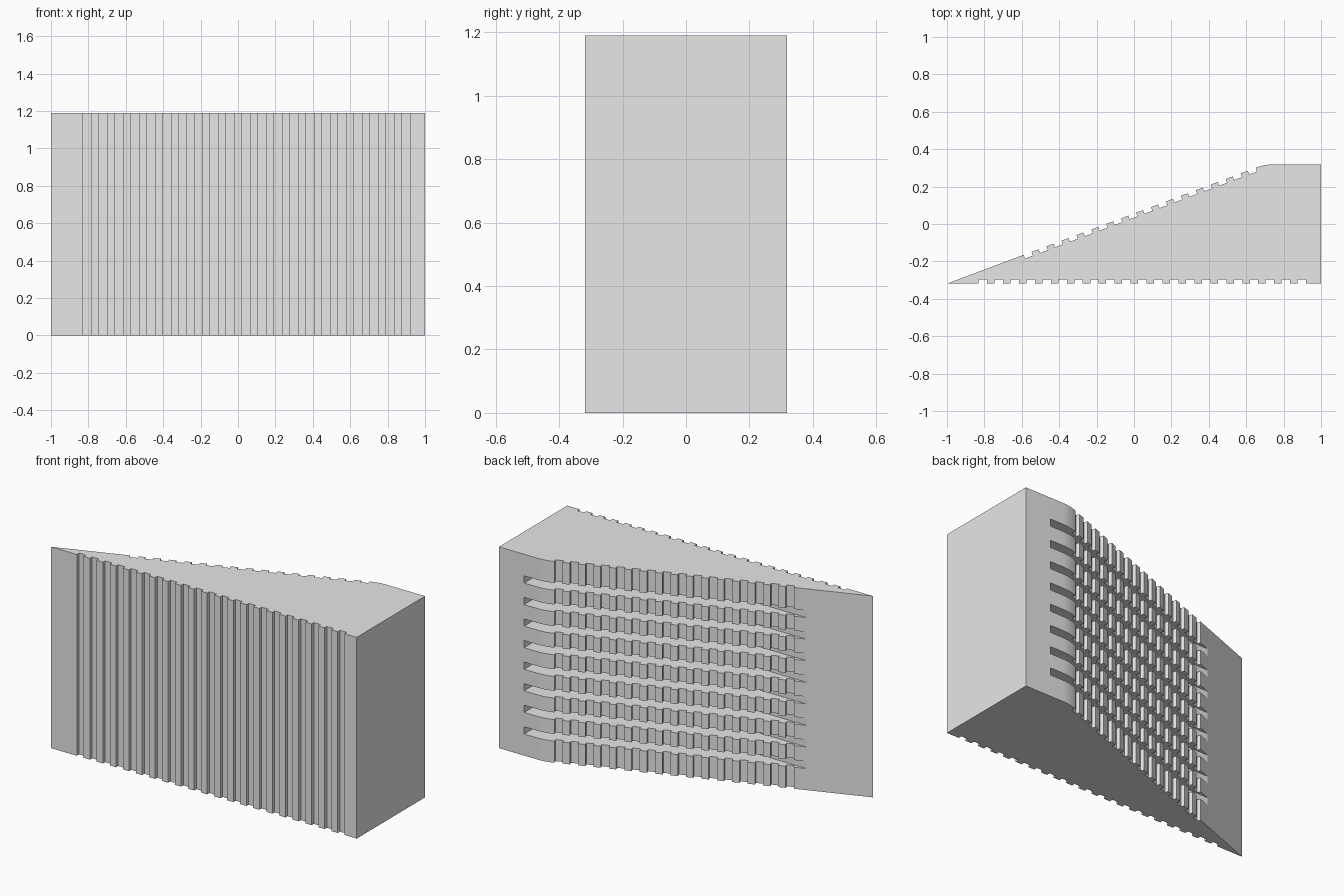
import bpy
import bmesh
from math import radians
from mathutils import Vector

if "Cube" in bpy.data.objects:
    bpy.data.objects.remove(bpy.data.objects["Cube"], do_unlink=True)

HEIGHT = 1.19
HALF_DEPTH = 0.319
PITCH = 0.0853
GROOVE = 0.045
GROOVE_DEPTH = 0.021

grey = bpy.data.materials.new("light_grey")
grey.use_nodes = True
grey.diffuse_color = (0.8, 0.8, 0.8, 1)
grey.node_tree.nodes["Principled BSDF"].inputs["Base Color"].default_value = (0.8, 0.8, 0.8, 1)


def grooved_line(start, direction, inward, first, count):
    """Points of a row of square grooves along a straight edge."""
    points = []
    for i in range(count):
        a = start + direction * (first + i * PITCH)
        b = a + direction * GROOVE
        points += [a, a + inward * GROOVE_DEPTH, b + inward * GROOVE_DEPTH, b]
    return points


def make_object(name, bm):
    bmesh.ops.recalc_face_normals(bm, faces=bm.faces)
    mesh = bpy.data.meshes.new(name)
    bm.to_mesh(mesh)
    bm.free()
    obj = bpy.data.objects.new(name, mesh)
    bpy.context.collection.objects.link(obj)
    obj.data.materials.append(grey)
    return obj


def add_prism(bm, outline, z_low, z_high):
    face = bm.faces.new([bm.verts.new((p.x, p.y, z_low)) for p in outline])
    top = bmesh.ops.extrude_face_region(bm, geom=[face])["geom"]
    verts = [g for g in top if isinstance(g, bmesh.types.BMVert)]
    bmesh.ops.translate(bm, verts=verts, vec=(0, 0, z_high - z_low))


# Plan outline of the wedge: grooved front, plain thick end, grooved slope
tip = Vector((-1, -HALF_DEPTH))
corner = Vector((0.7, HALF_DEPTH))
slope = (corner - tip).normalized()
slope_in = Vector((slope.y, -slope.x))

front = grooved_line(tip, Vector((1, 0)), Vector((0, 1)), 0.169, 21)
back = grooved_line(tip, slope, slope_in, 0.438, 16)

# Gentle rounding where the slope meets the flat back
bend_a = corner + Vector((0.05, 0))
bend_b = corner - slope * 0.048
bend = []
for i in range(6):
    t = i / 5
    bend.append(bend_a * (1 - t) ** 2 + corner * 2 * t * (1 - t) + bend_b * t ** 2)

outline = [tip] + front + [Vector((1, -HALF_DEPTH)), Vector((1, HALF_DEPTH))]
outline += bend + back[::-1]
bm = bmesh.new()
add_prism(bm, outline, 0, HEIGHT)
wedge = make_object("grooved_wedge", bm)

# Eight deep horizontal slots cut into the sloping back
unit = HEIGHT / 28
slot_plan = [Vector(p) for p in ((-0.8, -0.19), (0.835, -0.19), (0.835, 0.5), (-0.8, 0.5))]
bm = bmesh.new()
for i in range(8):
    low = unit * 3 * (i + 1)
    add_prism(bm, slot_plan, low, low + unit)
cutter = make_object("slot_cutter", bm)
cutter.hide_render = True

cut = wedge.modifiers.new("slots", "BOOLEAN")
cut.operation = "DIFFERENCE"
cut.solver = "EXACT"
cut.object = cutter

# Bake the cut and drop the helper
graph = bpy.context.evaluated_depsgraph_get()
result = bpy.data.meshes.new_from_object(wedge.evaluated_get(graph))
wedge.modifiers.clear()
wedge.data = result
bpy.data.objects.remove(cutter, do_unlink=True)

# Smooth only the gentle bend, keep every groove edge crisp
for obj in bpy.context.selected_objects:
    obj.select_set(False)
wedge.select_set(True)
bpy.context.view_layer.objects.active = wedge
bpy.ops.object.shade_smooth_by_angle(angle=radians(15))
